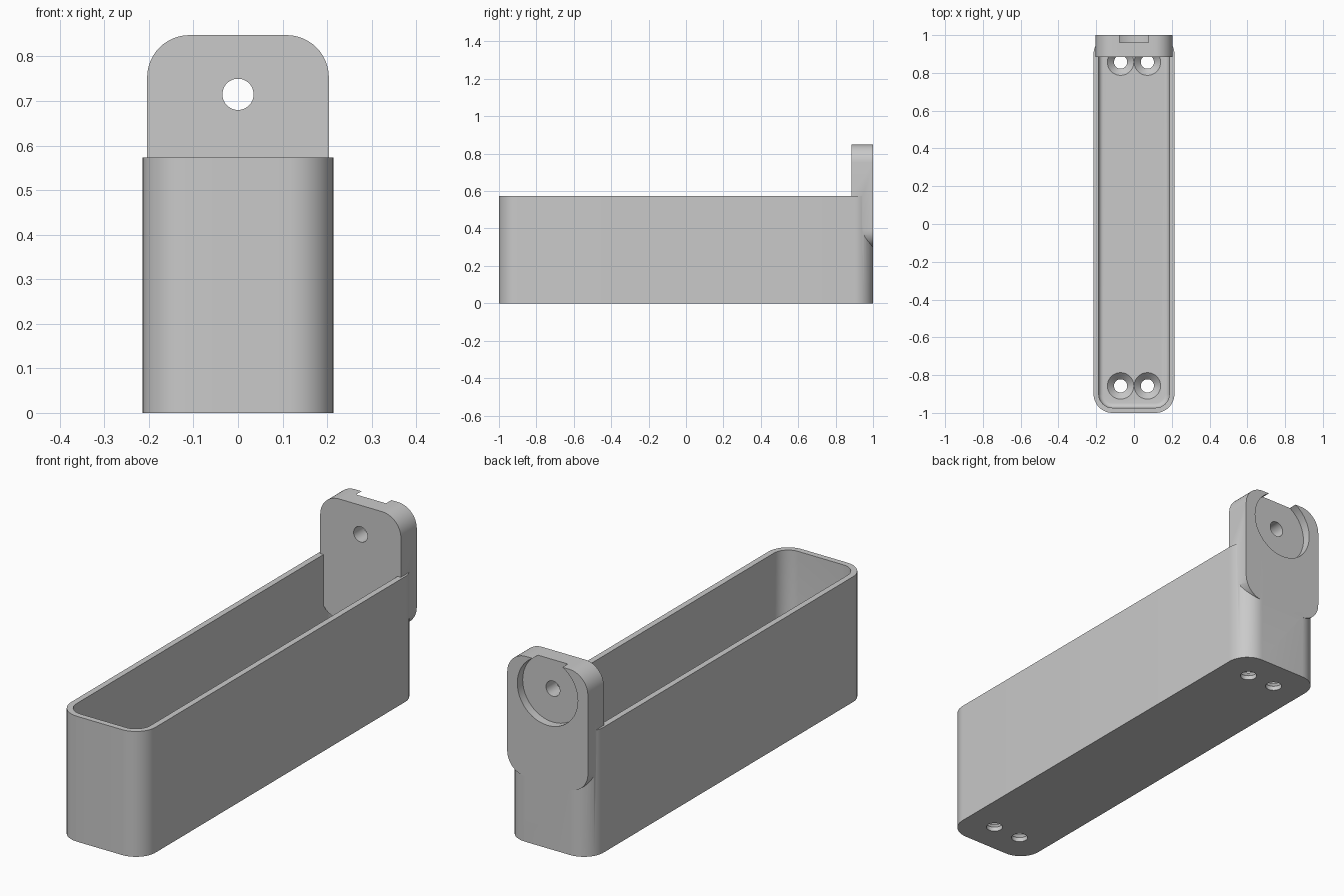
import bpy, bmesh, math

cube = bpy.data.objects.get("Cube")
if cube:
    bpy.data.objects.remove(cube, do_unlink=True)

grey = bpy.data.materials.new("plain grey")
grey.use_nodes = True
GREY = (0.59, 0.59, 0.59, 1)
grey.diffuse_color = GREY
grey.node_tree.nodes["Principled BSDF"].inputs["Base Color"].default_value = GREY


def rounded_rect(hx, hy, r, steps=12):
    """Outline of a rectangle with rounded corners, counter-clockwise."""
    pts = []
    for q, (sx, sy) in enumerate([(1, 1), (-1, 1), (-1, -1), (1, -1)]):
        for i in range(steps + 1):
            a = math.radians(90) * (q + i / steps)
            pts.append((sx * (hx - r) + r * math.cos(a), sy * (hy - r) + r * math.sin(a)))
    return pts


def circle(r, cx=0, cy=0, n=48):
    return [(cx + r * math.cos(math.tau * i / n), cy + r * math.sin(math.tau * i / n)) for i in range(n)]


def loft(name, layers, upright=False, offset=0):
    """Solid through (height, outline) layers; upright ones run along y."""
    bm = bmesh.new()
    rings = []
    for h, outline in layers:
        rings.append([bm.verts.new((u, h, v + offset) if upright else (u, v, h)) for u, v in outline])
    n = len(rings[0])
    for low, high in zip(rings, rings[1:]):
        for i in range(n):
            j = (i + 1) % n
            bm.faces.new((low[i], low[j], high[j], high[i]))
    bm.faces.new(rings[0][::-1])
    bm.faces.new(rings[-1])
    bmesh.ops.recalc_face_normals(bm, faces=bm.faces)
    mesh = bpy.data.meshes.new(name)
    bm.to_mesh(mesh)
    bm.free()
    mesh.materials.append(grey)
    obj = bpy.data.objects.new(name, mesh)
    bpy.context.collection.objects.link(obj)
    return obj


def combine(target, other, operation):
    """Apply a boolean and discard the helper."""
    mod = target.modifiers.new(operation, "BOOLEAN")
    mod.operation, mod.solver, mod.object = operation, "EXACT", other
    bpy.context.view_layer.objects.active = target
    bpy.ops.object.modifier_apply(modifier=mod.name)
    bpy.data.objects.remove(other, do_unlink=True)


HX, HY, TOP, WALL, CORNER = 0.214, 1.0, 0.573, 0.027, 0.1
FLOOR, FILLET = 0.055, 0.025

# Tray body
tray = loft("tray", [(z, rounded_rect(HX, HY, CORNER)) for z in (0, TOP)])

# Cavity with a filleted floor edge
layers = []
for i in range(7):
    a = math.radians(90) * i / 6
    inset = WALL + FILLET * (1 - math.sin(a))
    layers.append((FLOOR + FILLET * (1 - math.cos(a)),
                   rounded_rect(HX - inset, HY - inset, CORNER - inset)))
layers.append((TOP + 0.1, layers[-1][1]))
combine(tray, loft("cavity_cutter", layers), "DIFFERENCE")

# Hanging tab at the back, reaching down inside the cavity
tab = [(y, rounded_rect(0.204, 0.275, 0.095)) for y in (0.885, HY)]
combine(tray, loft("tab", tab, True, 0.573), "UNION")

# Round recess in the tab, open at the top, and its through hole
for name, radius, start in (("recess_cutter", 0.153, 0.961), ("tab_hole_cutter", 0.035, 0.8)):
    cutter = loft(name, [(y, circle(radius)) for y in (start, 1.1)], True, 0.715)
    combine(tray, cutter, "DIFFERENCE")

# Countersunk screw holes through the floor
for x in (-0.071, 0.071):
    for y in (-0.857, 0.857):
        steps = [(-0.1, 0.035), (0.02, 0.035), (FLOOR, 0.07), (FLOOR + 0.02, 0.07)]
        cutter = loft("screw_cutter", [(z, circle(r, x, y)) for z, r in steps])
        combine(tray, cutter, "DIFFERENCE")

# Smooth curves, sharp edges
tray.select_set(True)
bpy.context.view_layer.objects.active = tray
bpy.ops.object.shade_smooth_by_angle(angle=math.radians(30))
